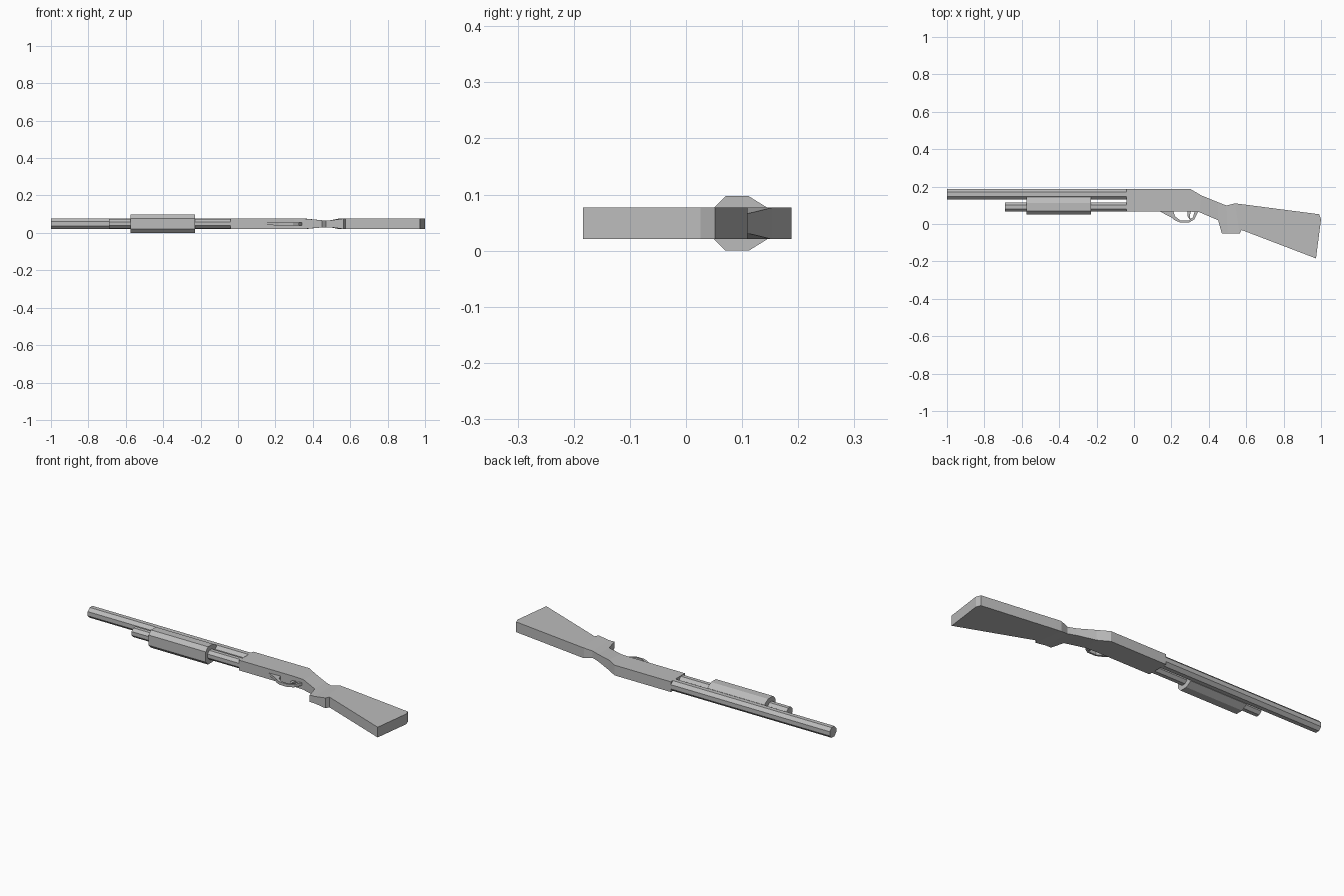
import bpy, bmesh

if "Cube" in bpy.data.objects:
    bpy.data.objects.remove(bpy.data.objects["Cube"])

MID = 0.0485  # height of the symmetry plane
GREY = (0.5, 0.5, 0.5, 1)
mat = bpy.data.materials.new("plain grey")
mat.use_nodes = True
mat.diffuse_color = GREY
bsdf = next(n for n in mat.node_tree.nodes if n.type == "BSDF_PRINCIPLED")
bsdf.inputs["Base Color"].default_value = GREY


def skin(name, rings):
    """Join closed rings of points into a capped solid."""
    bm = bmesh.new()
    loops = [[bm.verts.new(p) for p in ring] for ring in rings]
    count = len(loops[0])
    for a, b in zip(loops, loops[1:]):
        for i in range(count):
            j = (i + 1) % count
            bm.faces.new((a[i], a[j], b[j], b[i]))
    bm.faces.new(loops[0])
    bm.faces.new(loops[-1])
    bmesh.ops.remove_doubles(bm, verts=bm.verts, dist=0.0001)
    bmesh.ops.recalc_face_normals(bm, faces=bm.faces)
    mesh = bpy.data.meshes.new(name)
    bm.to_mesh(mesh)
    bm.free()
    mesh.materials.append(mat)
    obj = bpy.data.objects.new(name, mesh)
    bpy.context.collection.objects.link(obj)


def slab(name, stations):
    """Each station: upper x, y, lower x, y, half thickness."""
    skin(name, [[(xu, yu, MID + h), (xu, yu, MID - h),
                 (xl, yl, MID - h), (xl, yl, MID + h)]
                for xu, yu, xl, yl, h in stations])


def bar(name, x0, x1, section):
    """Straight bar along x; section is half an outline of y, half width."""
    ring = section + [(y, -w) for y, w in reversed(section)]
    skin(name, [[(x, y, MID + w) for y, w in ring] for x in (x0, x1)])


def octagon(y, r):
    k = r * 0.414
    return [(y - r, k), (y - k, r), (y + k, r), (y + r, k)]


# barrel, magazine tube and sliding grip
bar("barrel", -1.0, -0.03, octagon(0.159, 0.028))
bar("magazine_tube", -0.69, -0.03, octagon(0.091, 0.025))
bar("fore_grip", -0.575, -0.23,
    [(0.05, 0.028), (0.07, 0.0485), (0.112, 0.0485), (0.145, 0.028)])

# receiver, pinched wrist and butt in one body
W, N = 0.028, 0.019
slab("receiver_and_stock", [
    (-0.04, 0.188, -0.04, 0.066, W),
    (0.30, 0.188, 0.30, 0.066, W),
    (0.36, 0.153, 0.35, 0.063, W),
    (0.45, 0.116, 0.45, 0.02, N),
    (0.475, 0.106, 0.47, -0.052, N),
    (0.495, 0.099, 0.50, -0.052, N),
    (0.54, 0.11, 0.565, -0.052, W),
    (0.575, 0.106, 0.575, -0.032, W),
    (0.99, 0.052, 0.973, -0.184, W),
    (1.0, 0.026, 0.973, -0.184, W),
])

# trigger guard loop and trigger
slab("trigger_guard", [
    (0.14, 0.07, 0.14, 0.066, 0.006),
    (0.21, 0.07, 0.20, 0.035, 0.008),
    (0.22, 0.04, 0.216, 0.022, 0.008),
    (0.25, 0.018, 0.245, 0.008, 0.008),
    (0.29, 0.018, 0.295, 0.008, 0.008),
    (0.315, 0.035, 0.322, 0.025, 0.008),
    (0.325, 0.07, 0.345, 0.07, 0.008),
])
slab("trigger", [
    (0.285, 0.07, 0.305, 0.07, 0.005),
    (0.285, 0.045, 0.298, 0.045, 0.005),
    (0.295, 0.027, 0.302, 0.025, 0.004),
])
